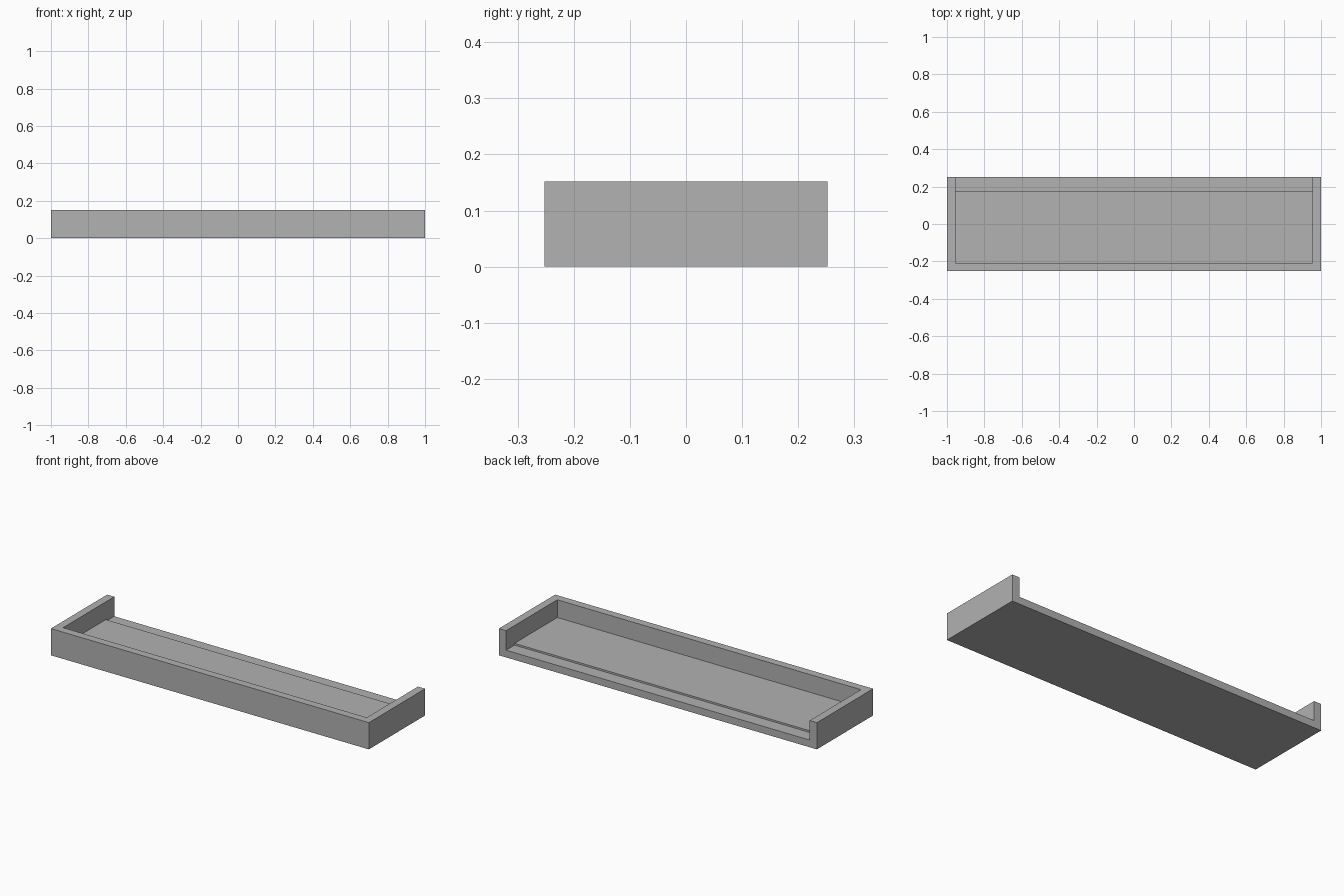
import bpy

if "Cube" in bpy.data.objects:
    bpy.data.objects.remove(bpy.data.objects["Cube"])

L, D, H = 2.0, 0.505, 0.152      # overall size
T = 0.045                        # wall thickness
LEDGE, FLOOR = 0.041, 0.051      # floor heights behind and ahead of the step
STEP_Y = 0.177                   # where the floor drops to the rear ledge

grey = bpy.data.materials.new("plain grey")
grey.diffuse_color = (0.445, 0.445, 0.445, 1)
grey.use_nodes = True
grey.node_tree.nodes["Principled BSDF"].inputs["Base Color"].default_value = grey.diffuse_color


def prism(name, outline, z0, z1):
    """Extrude a counter-clockwise xy outline from z0 to z1."""
    n = len(outline)
    verts = [(x, y, z) for z in (z0, z1) for x, y in outline]
    faces = [tuple(reversed(range(n))), tuple(range(n, 2 * n))]
    faces += [(i, (i + 1) % n, n + (i + 1) % n, n + i) for i in range(n)]
    mesh = bpy.data.meshes.new(name)
    mesh.from_pydata(verts, [], faces)
    mesh.materials.append(grey)
    obj = bpy.data.objects.new(name, mesh)
    bpy.context.collection.objects.link(obj)
    return obj


def rect(x, y0, y1):
    return [(-x, y0), (x, y0), (x, y1), (-x, y1)]


X, Y = L / 2, D / 2

# Base slab, its rear strip showing as the low ledge
prism("base", rect(X, -Y, Y), 0, LEDGE)

# Raised floor panel between the walls
prism("floor_panel", rect(X - T, -Y + T, STEP_Y), LEDGE, FLOOR)

# U-shaped wall: front and both ends, open at the back
prism("wall", [(-X, -Y), (X, -Y), (X, Y), (X - T, Y), (X - T, -Y + T),
               (-X + T, -Y + T), (-X + T, Y), (-X, Y)], LEDGE, H)
